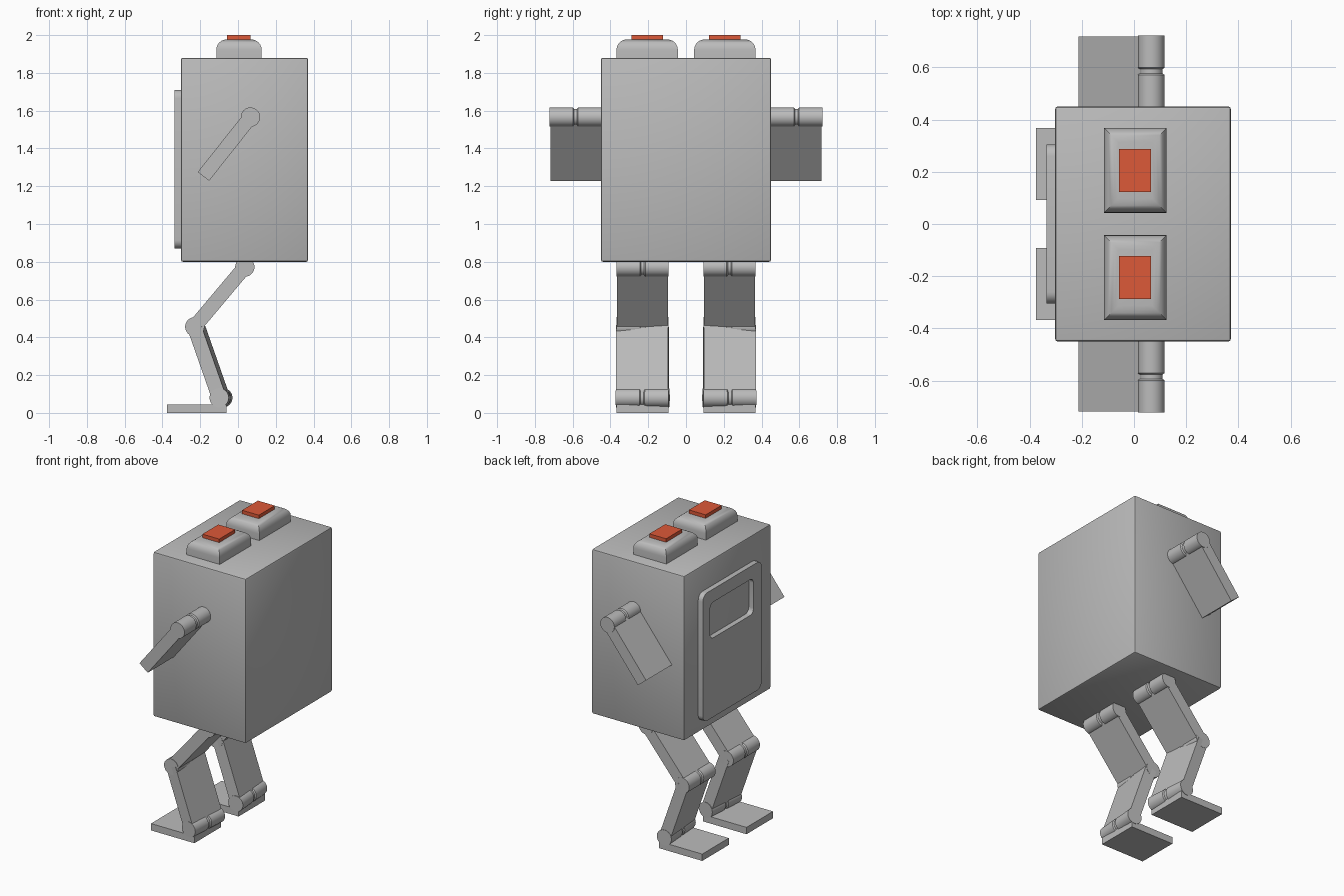
import bpy, bmesh, math
from mathutils import Vector, Matrix

if "Cube" in bpy.data.objects:
    bpy.data.objects.remove(bpy.data.objects["Cube"])


def material(name, rgb):
    m = bpy.data.materials.new(name)
    m.diffuse_color = (*rgb, 1)
    m.use_nodes = True
    m.node_tree.nodes["Principled BSDF"].inputs["Base Color"].default_value = m.diffuse_color
    return m


GREY = material("grey_metal", (0.50, 0.50, 0.50))
RED = material("orange_red", (0.72, 0.10, 0.04))


def finish(bm, name, mat, mirror=False):
    bmesh.ops.recalc_face_normals(bm, faces=bm.faces[:])
    me = bpy.data.meshes.new(name)
    bm.to_mesh(me)
    bm.free()
    ob = bpy.data.objects.new(name, me)
    bpy.context.collection.objects.link(ob)
    me.materials.append(mat)
    if mirror:
        ob.modifiers.new("mirror", 'MIRROR').use_axis = (False, True, False)
    bpy.ops.object.select_all(action='DESELECT')
    ob.select_set(True)
    bpy.context.view_layer.objects.active = ob
    bpy.ops.object.shade_smooth_by_angle(angle=math.radians(35))
    return ob


def box_bm(lo, hi):
    lo, hi = Vector(lo), Vector(hi)
    bm = bmesh.new()
    bmesh.ops.create_cube(bm, size=1, matrix=Matrix.Translation((lo + hi) / 2)
                          @ Matrix.Diagonal((*(hi - lo), 1)))
    return bm


def box(name, lo, hi, mat, bevel=0.0, top_only=False, segments=2, mirror=False):
    bm = box_bm(lo, hi)
    if bevel:
        edges = [e for e in bm.edges
                 if not top_only or all(v.co.z > hi[2] - 1e-4 for v in e.verts)]
        bmesh.ops.bevel(bm, geom=edges, offset=bevel, segments=segments,
                        profile=0.5, affect='EDGES')
    return finish(bm, name, mat, mirror)


def hinge(name, x, z, y0, y1, twist=0.0, r=0.051):
    """Grooved cylinder along y, turned about z by twist."""
    bm = bmesh.new()
    n, h, g = 32, (y1 - y0) / 2, 0.008
    profile = [(-h, r), (-g - 0.006, r), (-g, r * 0.86),
               (g, r * 0.86), (g + 0.006, r), (h, r)]
    rings = [[bm.verts.new((q * math.cos(2 * math.pi * i / n), y,
                            q * math.sin(2 * math.pi * i / n)))
              for i in range(n)] for y, q in profile]
    for a, b in zip(rings, rings[1:]):
        for i in range(n):
            bm.faces.new((a[i], a[(i + 1) % n], b[(i + 1) % n], b[i]))
    bm.faces.new(rings[0])
    bm.faces.new(rings[-1])
    bm.transform(Matrix.Translation((x, (y0 + y1) / 2, z)) @ Matrix.Rotation(twist, 4, 'Z'))
    return finish(bm, name, GREY, True)


def slab(name, a, b, thick, y0, y1, twist=0.0):
    """Flat limb between two (x, z) points, twisted about its own length."""
    yc = (y0 + y1) / 2
    low, up = Vector((b[0], yc, b[1])), Vector((a[0], yc, a[1]))
    d = up - low
    bm = box_bm((-thick / 2, (y0 - y1) / 2, 0), (thick / 2, (y1 - y0) / 2, d.length))
    bm.transform(Matrix.Translation(low)
                 @ Matrix.Rotation(math.atan2(d.x, d.z), 4, 'Y')
                 @ Matrix.Rotation(twist, 4, 'Z'))
    return finish(bm, name, GREY, True)


# body
box("body", (-0.302, -0.45, 0.80), (0.371, 0.45, 1.88), GREY, bevel=0.01)

# top buttons with rounded upper edges and coloured caps
box("button_base", (-0.115, 0.043, 1.87), (0.125, 0.368, 1.977), GREY,
    bevel=0.055, top_only=True, segments=6, mirror=True)
box("button_cap", (-0.057, 0.123, 1.96), (0.065, 0.288, 2.0), RED, mirror=True)


# door panel with rounded corners and a window opening
def rounded_rect(curve, y0, y1, z0, z1, r):
    pts = []
    for k, (cy, cz) in enumerate([(y1 - r, z1 - r), (y0 + r, z1 - r),
                                  (y0 + r, z0 + r), (y1 - r, z0 + r)]):
        for i in range(7):
            t = (k + i / 6) * math.pi / 2
            pts.append((cy + r * math.cos(t), cz + r * math.sin(t), 0, 1))
    s = curve.splines.new('POLY')
    s.points.add(len(pts) - 1)
    for p, co in zip(s.points, pts):
        p.co = co
    s.use_cyclic_u = True


cu = bpy.data.curves.new("door_panel", 'CURVE')
cu.dimensions = '2D'
cu.fill_mode = 'BOTH'
cu.extrude = 0.0175
rounded_rect(cu, -0.305, 0.305, 0.87, 1.71, 0.045)
rounded_rect(cu, -0.22, 0.23, 1.39, 1.625, 0.035)
cu.materials.append(GREY)
door = bpy.data.objects.new("door_panel", cu)
bpy.context.collection.objects.link(door)
door.matrix_world = Matrix(((0, 0, 1, -0.3185), (1, 0, 0, 0), (0, 1, 0, 0), (0, 0, 0, 1)))
bpy.ops.object.select_all(action='DESELECT')
door.select_set(True)
bpy.context.view_layer.objects.active = door
bpy.ops.object.convert(target='MESH')
bpy.ops.object.shade_smooth_by_angle(angle=math.radians(35))

# arms
hinge("shoulder_hinge", 0.066, 1.566, 0.448, 0.722)
slab("arm", (0.066, 1.566), (-0.183, 1.252), 0.076, 0.448, 0.718)

# legs
TWIST = math.radians(4)
Y0, Y1 = 0.092, 0.367
hinge("hip_hinge", 0.036, 0.772, Y0, Y1)
slab("thigh", (0.036, 0.772), (-0.23, 0.456), 0.076, Y0 + 0.002, Y1 - 0.002)
hinge("knee_hinge", -0.229, 0.456, Y0, Y1)
slab("shin", (-0.222, 0.456), (-0.09, 0.08), 0.076, Y0, Y1, TWIST)
hinge("ankle_hinge", -0.09, 0.08, Y0 - 0.003, Y1 + 0.003, TWIST)
box("foot", (-0.375, Y0, 0.0), (-0.06, Y1, 0.045), GREY, mirror=True)
